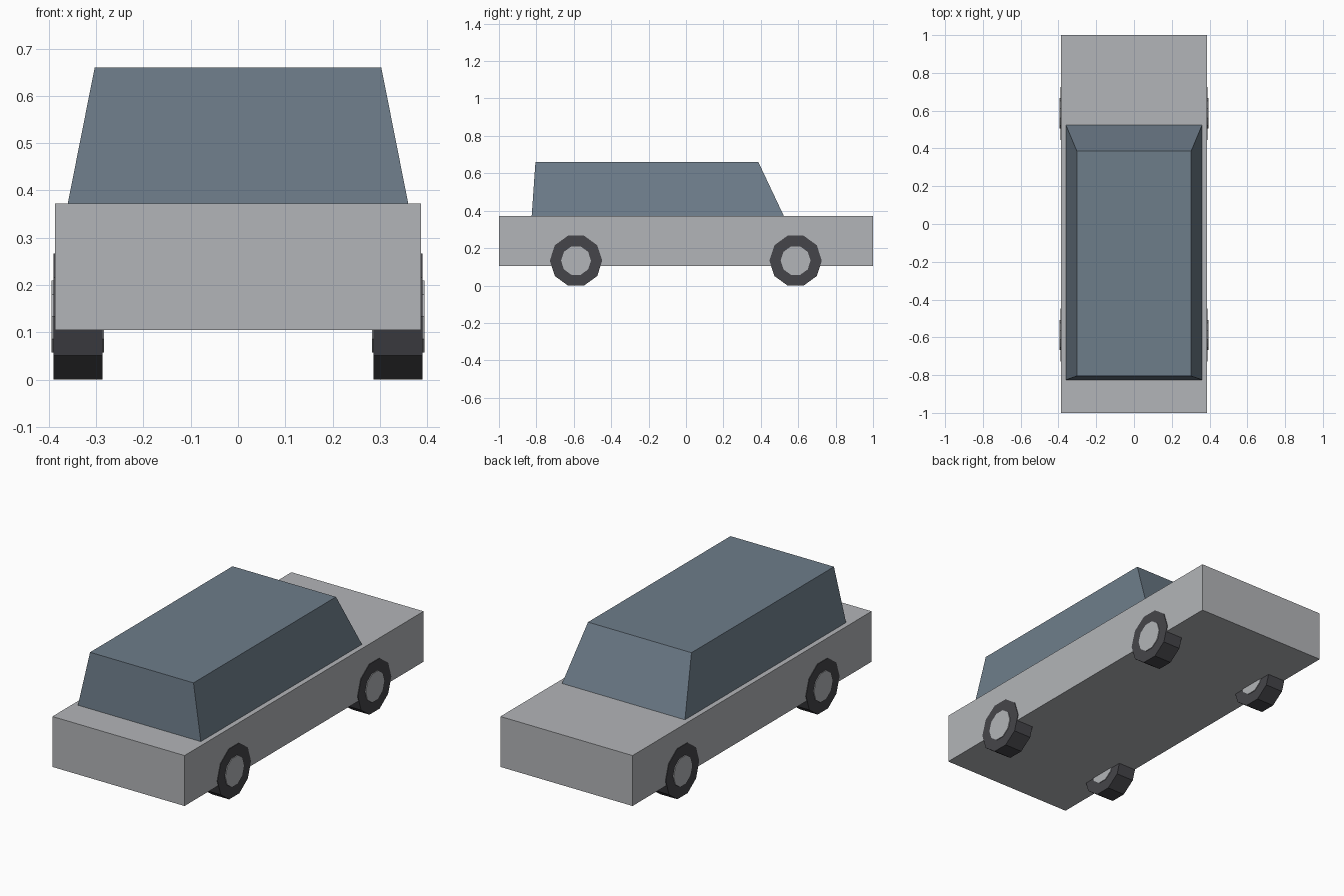
import bpy, bmesh, math
from mathutils import Matrix

if "Cube" in bpy.data.objects:
    bpy.data.objects.remove(bpy.data.objects["Cube"])


def material(name, rgb):
    m = bpy.data.materials.new(name)
    m.diffuse_color = (*rgb, 1.0)
    m.use_nodes = True
    m.node_tree.nodes["Principled BSDF"].inputs["Base Color"].default_value = m.diffuse_color
    return m


BODY = material("silver paint", (0.45, 0.46, 0.48))
GLASS = material("blue grey glass", (0.155, 0.205, 0.255))
RUBBER = material("dark rubber", (0.06, 0.06, 0.068))


def finish(name, bm, mat):
    bmesh.ops.recalc_face_normals(bm, faces=bm.faces)
    mesh = bpy.data.meshes.new(name)
    bm.to_mesh(mesh)
    bm.free()
    mesh.materials.append(mat)
    ob = bpy.data.objects.new(name, mesh)
    bpy.context.collection.objects.link(ob)


def tapered_box(name, mat, low, high):
    """Box between two rectangles, each (half width, y back, y front, z)."""
    bm = bmesh.new()
    bmesh.ops.create_cube(bm, size=2)
    for v in bm.verts:
        w, y0, y1, z = low if v.co.z < 0 else high
        v.co = (w * v.co.x, y0 if v.co.y < 0 else y1, z)
    finish(name, bm, mat)


def disc(name, mat, radius, x0, x1, y, z):
    """Ten-sided cylinder lying along x."""
    bm = bmesh.new()
    bmesh.ops.create_cone(bm, cap_ends=True, segments=10, radius1=radius,
                          radius2=radius, depth=abs(x1 - x0))
    # turn so that corners point along y and a flat rests on the ground
    bmesh.ops.rotate(bm, verts=bm.verts, matrix=Matrix.Rotation(math.radians(90), 3, 'Y'))
    if max(v.co.z for v in bm.verts) > radius * 0.99:
        bmesh.ops.rotate(bm, verts=bm.verts, matrix=Matrix.Rotation(math.radians(18), 3, 'X'))
    bmesh.ops.translate(bm, verts=bm.verts, vec=((x0 + x1) / 2, y, z))
    finish(name, bm, mat)


# Lower body and cabin
tapered_box("car_body", BODY, (0.387, -1, 1, 0.105), (0.387, -1, 1, 0.372))
tapered_box("cabin", GLASS, (0.36, -0.825, 0.523, 0.372), (0.303, -0.805, 0.387, 0.66))

# Four wheels, each a tyre with a hub showing on both faces
for side, s in (("left", -1), ("right", 1)):
    for end, y in (("minus_y", -0.588), ("plus_y", 0.586)):
        disc(f"tyre_{side}_{end}", RUBBER, 0.14, s * 0.287, s * 0.39, y, 0.1332)
        disc(f"hub_{side}_{end}", BODY, 0.08, s * 0.283, s * 0.394, y, 0.1332)
